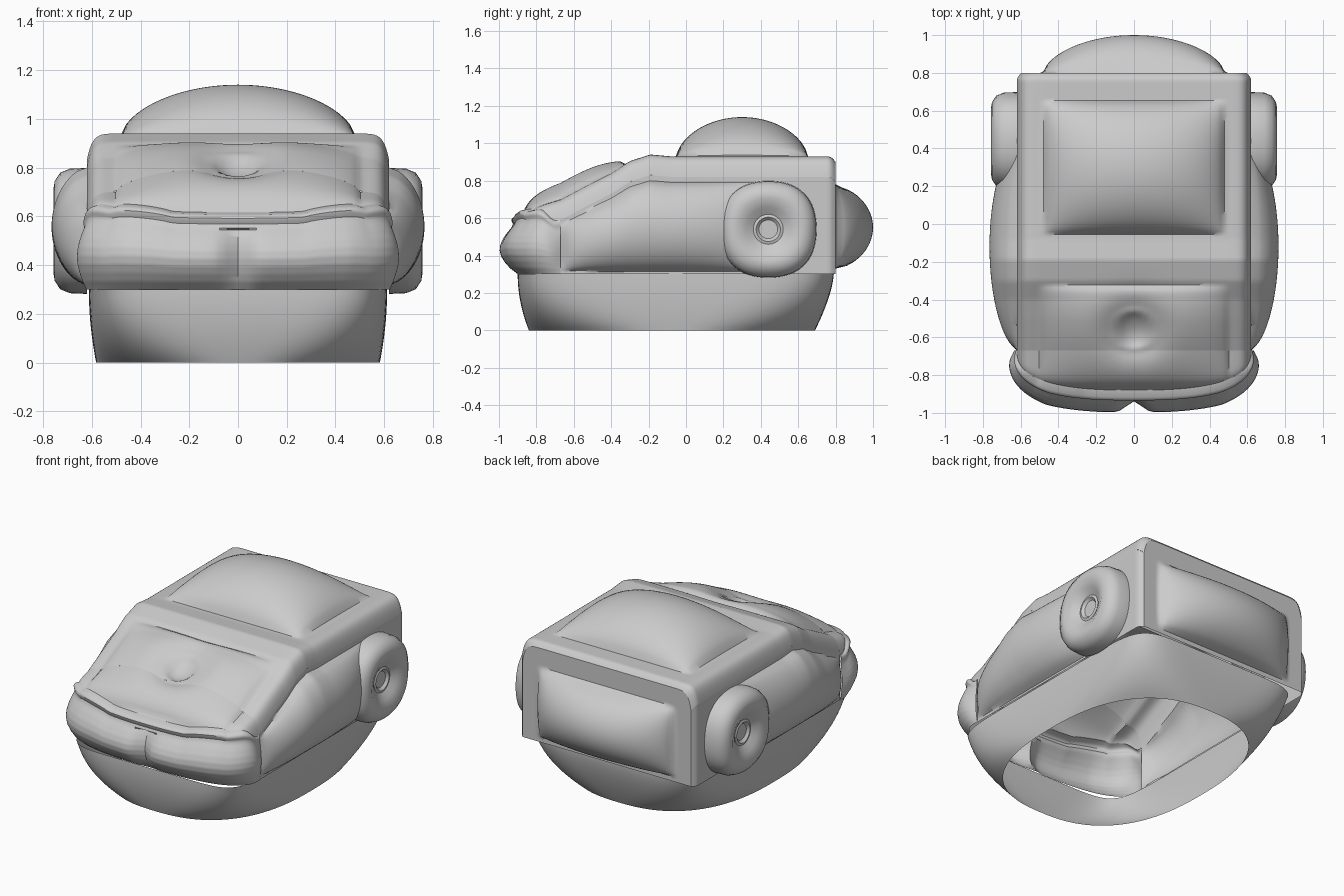
import bpy, bmesh
from math import sin, cos, pi, exp, hypot, copysign

if "Cube" in bpy.data.objects:
    bpy.data.objects.remove(bpy.data.objects["Cube"])


def lerp_table(t, pts):
    if t <= pts[0][0]:
        return pts[0][1]
    for (a, p), (b, q) in zip(pts, pts[1:]):
        if t <= b:
            return p + (q - p) * (t - a) / (b - a)
    return pts[-1][1]


def pad(u, v, p=0.6):
    # Cushion height, 1 in the middle and 0 on the border
    return (max(0, 1 - u * u) * max(0, 1 - v * v)) ** p


def grid(name, f, nu, nv):
    # Smooth surface from f(u, v), u and v from 0 to 1
    bm = bmesh.new()
    vs = [[bm.verts.new(f(i / nu, j / nv)) for j in range(nv + 1)] for i in range(nu + 1)]
    for i in range(nu):
        for j in range(nv):
            bm.faces.new((vs[i][j], vs[i + 1][j], vs[i + 1][j + 1], vs[i][j + 1]))
    bmesh.ops.remove_doubles(bm, verts=bm.verts, dist=0.0002)
    bmesh.ops.recalc_face_normals(bm, faces=bm.faces)
    me = bpy.data.meshes.new(name)
    bm.to_mesh(me)
    bm.free()
    ob = bpy.data.objects.new(name, me)
    bpy.context.collection.objects.link(ob)
    bpy.ops.object.select_all(action='DESELECT')
    ob.select_set(True)
    bpy.context.view_layer.objects.active = ob
    bpy.ops.object.shade_smooth_by_angle(angle=0.7)
    return ob


W, BASE, Y0, Y1 = 0.62, 0.30, -0.67, 0.80
ROOF = [(-0.9, 0.63), (-0.67, 0.70), (-0.5, 0.79), (-0.4, 0.84), (-0.3, 0.905),
        (-0.19, 0.94), (-0.08, 0.93), (0.8, 0.93)]


def top(x, y):
    # Roof, hood and rounded rails as one height field
    z = lerp_table(y, ROOF) - 0.11 * min(1, abs(x) / W) ** 30
    z += 0.21 * pad(x / 0.48, (y - 0.30) / 0.35)
    z += 0.11 * pad(x / 0.5, (y + 0.60) / 0.27)
    r = hypot(x, y + 0.56)
    z -= 0.10 * exp(-(r / 0.14) ** 2)
    z += 0.012 * exp(-((r - 0.10) / 0.02) ** 2)
    return z


def edge_x(u):
    return W * sin((u - 0.5) * pi)


# Roof and hood
def roof(u, v):
    x, y = edge_x(u), Y0 + (Y1 - Y0) * v
    k = max(0, (y - 0.76) / 0.04)
    return x * (1 - 0.04 * k ** 2), y, top(x, y) - 0.03 * k ** 2


grid("roof_and_hood", roof, 64, 110)


# Side walls with cushion panels
def side(s):
    def f(u, v):
        y = Y0 + (Y1 - Y0) * u
        h = top(W, y)
        z = BASE + (h - BASE) * v
        lo, hi = 0.32, h - 0.03
        x = W + 0.145 * pad((y + 0.12) / 0.54, (2 * z - lo - hi) / (hi - lo))
        k = max(0, (y - 0.76) / 0.04) ** 2
        return s * x * (1 - 0.04 * k), y, z - 0.03 * k * v
    return f


# Side discs: dished hub covers
DISC = [(0.0, 0.70), (0.05, 0.70), (0.065, 0.715), (0.08, 0.71), (0.12, 0.735), (0.17, 0.758),
        (0.21, 0.752), (0.245, 0.73), (0.262, 0.69), (0.265, 0.62)]


def disc(s):
    def f(u, v):
        i = min(len(DISC) - 1, round(v * (len(DISC) - 1)))
        r, x = DISC[i]
        a = 2 * pi * u
        r *= 1 - 0.025 * cos(4 * a) * (r > 0.2)
        return s * x, 0.44 + r * cos(a), 0.54 + r * sin(a)
    return f


for s, n in ((-1, "left"), (1, "right")):
    grid(n + "_side_panel", side(s), 80, 36)
    grid(n + "_side_disc", disc(s), 48, len(DISC) - 1)


# Rear wall with cushion
def rear(u, v):
    x = edge_x(u)
    z = BASE + (top(x, Y1) - 0.03 - BASE) * v
    y = Y1 + 0.20 * pad(x / 0.5, (z - 0.55) / 0.22)
    return x * 0.96, y, z


grid("rear_panel", rear, 64, 40)


# Rounded front plan shared by hood tip and bumper
def power(c, n):
    return copysign(abs(c) ** (2 / n), c) if abs(c) > 1e-9 else 0.0


def plan(u):
    a = pi * u
    return W * power(cos(a), 2.6), Y0 - 0.21 * power(sin(a), 2.6)


def hood_tip(u, v):
    x, py = plan(u)
    y = Y0 + (py - Y0) * v
    return x, y, top(x, y) - 0.02 * sin(pi * u) * v ** 8


NOSE = [(0, 0.02), (0.1, 0.062), (0.2, 0.09), (0.3, 0.11), (0.4, 0.118), (0.5, 0.114),
        (0.6, 0.1), (0.7, 0.078), (0.8, 0.052), (0.85, 0.045), (0.92, 0.055), (0.97, 0.045), (1, 0)]


def bumper(u, v):
    x, y = plan(u)
    zt = top(x, y) - 0.02 * sin(pi * u)
    nx = power(x / W, 2 / 3.2) / W
    ny = power((y - Y0) / 0.21, 2 / 3.2) / 0.21
    ln = hypot(nx, ny)
    o = lerp_table(v, NOSE) * (0.12 + 0.88 * min(1, 1.3 * sin(pi * u)) ** 0.8)
    if v < 0.8:
        o *= 1 - 0.5 * exp(-(x / 0.055) ** 2)
    return x + nx / ln * o, y + ny / ln * o, BASE + (zt - BASE) * v


grid("hood_tip", hood_tip, 80, 24)
grid("front_bumper", bumper, 96, 40)


# Open skirt: boxy rim above, oval opening below
def skirt(u, v):
    a = 2 * pi * u
    e = (1 - v) ** 2
    n = 8 - 5.5 * (1 - v) ** 0.8
    w = 0.612 - 0.03 * e
    yf, yb = -0.90 + 0.06 * e, 0.79 - 0.10 * (1 - v) ** 1.5
    return (w * power(cos(a), n), (yf + yb) / 2 + (yb - yf) / 2 * power(sin(a), n), BASE * v)


grid("lower_skirt", skirt, 120, 16)
